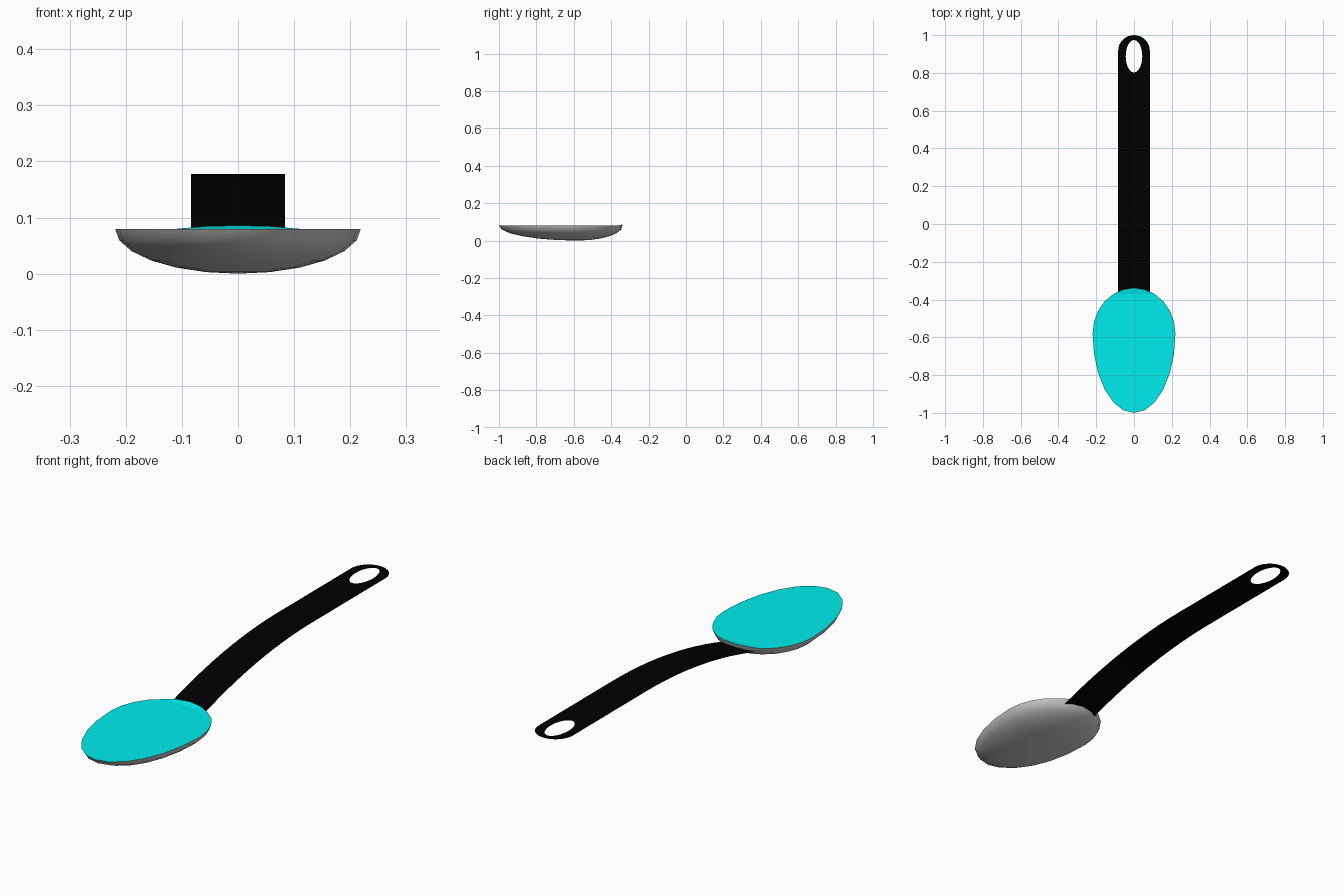
import bpy, bmesh
from math import sin, cos, pi

if "Cube" in bpy.data.objects:
    bpy.data.objects.remove(bpy.data.objects["Cube"])

CY, BACK, FRONT, HALF_W, RIM = -0.58, 0.242, 0.42, 0.219, 0.08
W, TOP_Z, BEND, END_R = 0.084, 0.178, 0.40, 0.084
SEG, RINGS = 24, 6


def material(name, color):
    m = bpy.data.materials.new(name)
    m.diffuse_color = color
    m.use_nodes = True
    m.node_tree.nodes["Principled BSDF"].inputs["Base Color"].default_value = m.diffuse_color
    return m


def finish(bm, name, mat=None, smooth=False):
    bmesh.ops.remove_doubles(bm, verts=bm.verts, dist=1e-5)
    bmesh.ops.recalc_face_normals(bm, faces=bm.faces)
    me = bpy.data.meshes.new(name)
    bm.to_mesh(me)
    bm.free()
    ob = bpy.data.objects.new(name, me)
    bpy.context.collection.objects.link(ob)
    if mat:
        me.materials.append(mat)
    if smooth:
        for p in me.polygons:
            p.use_smooth = True
    return ob


def egg(i, scale, z):
    """Point on the egg outline; i = 0 is the handle side."""
    a = 2 * pi * i / SEG
    length = BACK if cos(a) > 0 else FRONT
    return (HALF_W * scale * sin(a), CY + length * scale * cos(a), z)


# the rim lifts slightly where the handle joins
LIFT = {0: 0.006, 1: 0.0045, SEG - 1: 0.0045}
rim = [egg(i, 1, RIM + LIFT.get(i, 0)) for i in range(SEG)]

# bowl: lower half of an egg-shaped ellipsoid
bm = bmesh.new()
rings = [[bm.verts.new(p) for p in rim]]
for r in range(1, RINGS):
    a = r / RINGS * pi / 2
    rings.append([bm.verts.new(egg(i, cos(a), RIM * (1 - sin(a)))) for i in range(SEG)])
bottom = bm.verts.new((0, CY, 0))
for i in range(SEG):
    j = (i + 1) % SEG
    for up, low in zip(rings, rings[1:]):
        bm.faces.new((up[i], up[j], low[j], low[i]))
    bm.faces.new((rings[-1][i], rings[-1][j], bottom))
finish(bm, "bowl", smooth=True)

# contents: flat top face with a small raised flap at the back
bm = bmesh.new()
v = [bm.verts.new(p) for p in rim]
bm.faces.new(v[2:SEG - 1])
bm.faces.new([v[-2], v[-1], v[0], v[1], v[2]])
top = finish(bm, "bowl_top", material("cyan", (0.0, 0.85, 0.85, 1)))
if top.data.polygons[0].normal.z < 0:
    top.data.flip_normals()

# handle: thin curved ribbon with a rounded, pierced end
bm = bmesh.new()


def loop(points):
    vs = [bm.verts.new((x, y, TOP_Z)) for x, y in points]
    return [bm.edges.new((a, b)) for a, b in zip(vs, vs[1:] + vs[:1])]


arc = [(END_R * cos(pi * k / 16), 1 - END_R + END_R * sin(pi * k / 16)) for k in range(17)]
hole = [(0.044 * cos(pi * k / 12), 0.888 + 0.086 * sin(pi * k / 12)) for k in range(24)]
edges = loop([(-W, BEND), (W, BEND)] + arc) + loop(hole)
bmesh.ops.triangle_fill(bm, edges=edges, use_beauty=True, normal=(0, 0, 1))
prev = None
for k in range(13):
    y = -0.38 + (BEND + 0.38) * k / 12
    z = TOP_Z - 0.2 * (BEND - y) ** 2
    row = [bm.verts.new((-W, y, z)), bm.verts.new((W, y, z))]
    if prev:
        bm.faces.new((prev[0], prev[1], row[1], row[0]))
    prev = row
finish(bm, "handle", material("black", (0.0, 0.0, 0.0, 1)), smooth=True)
